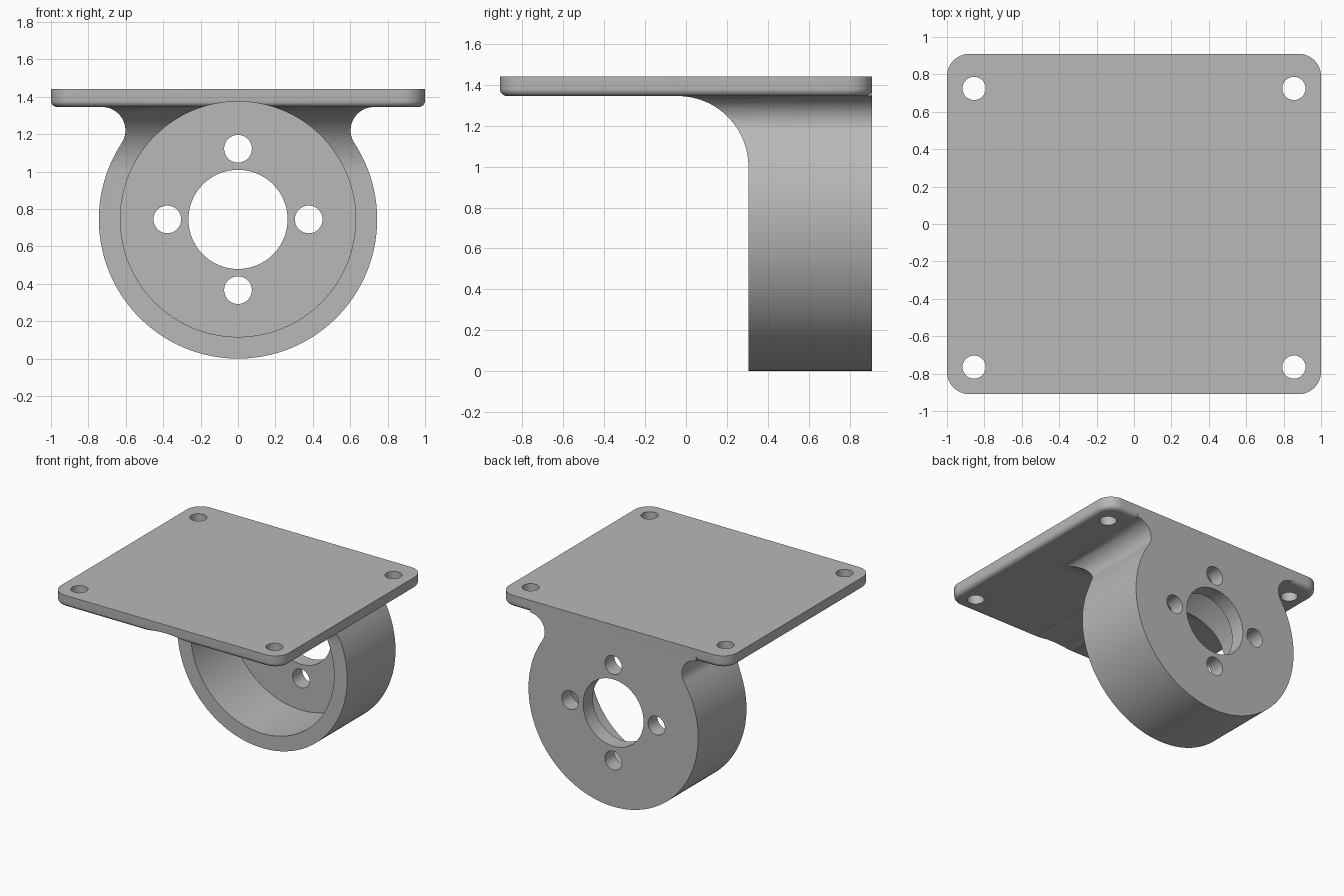
import bpy
import bmesh
from math import sin, cos, pi, atan2, sqrt, radians
from mathutils import Vector

if "Cube" in bpy.data.objects:
    bpy.data.objects.remove(bpy.data.objects["Cube"])

BACK, FACE = 0.91, 0.305          # rear and front of the motor cup
CZ, R = 0.744, 0.744              # cup axis height and outer radius
UNDER, TOP = 1.345, 1.44          # plate underside and top

grey = bpy.data.materials.new("grey metal")
grey.use_nodes = True
colour = (0.48, 0.48, 0.48, 1)
grey.diffuse_color = colour
grey.node_tree.nodes["Principled BSDF"].inputs["Base Color"].default_value = colour


def arc(cx, cy, r, a0, a1, n):
    return [(cx + r * cos(a0 + (a1 - a0) * i / n),
             cy + r * sin(a0 + (a1 - a0) * i / n)) for i in range(n + 1)]


def loft(name, rings):
    """Closed solid through rings of equal point count."""
    bm = bmesh.new()
    loops = [[bm.verts.new(p) for p in ring] for ring in rings]
    n = len(loops[0])
    for a, b in zip(loops, loops[1:]):
        for i in range(n):
            bm.faces.new((a[i], a[(i + 1) % n], b[(i + 1) % n], b[i]))
    bm.faces.new(loops[0])
    bm.faces.new(loops[-1])
    bmesh.ops.recalc_face_normals(bm, faces=bm.faces)
    mesh = bpy.data.meshes.new(name)
    bm.to_mesh(mesh)
    bm.free()
    mesh.materials.append(grey)
    obj = bpy.data.objects.new(name, mesh)
    bpy.context.collection.objects.link(obj)
    return obj


def extrude(name, profile, axis, lo, hi):
    """Extrude a 2D profile along the given axis."""
    place = {"x": lambda u, v, t: Vector((t, u, v)),
             "y": lambda u, v, t: Vector((u, t, v)),
             "z": lambda u, v, t: Vector((u, v, t))}[axis]
    return loft(name, [[place(u, v, t) for u, v in profile] for t in (lo, hi)])


def disc(u, v, r, n=64):
    return arc(u, v, r, 0, 2 * pi, n)[:-1]


def combine(target, tool, operation):
    mod = target.modifiers.new("combine", "BOOLEAN")
    mod.operation, mod.solver, mod.object = operation, "EXACT", tool
    bpy.ops.object.select_all(action="DESELECT")
    bpy.context.view_layer.objects.active = target
    target.select_set(True)
    bpy.ops.object.modifier_apply(modifier=mod.name)
    bpy.data.objects.remove(tool)


# Mounting plate with round corners and a softened lower edge
def plate_ring(inset, z):
    w, d, r = 1.0, BACK, 0.12
    pts = []
    for k, (sx, sy) in enumerate([(1, 1), (-1, 1), (-1, -1), (1, -1)]):
        pts += arc(sx * (w - r), sy * (d - r), r - inset, k * pi / 2, (k + 1) * pi / 2, 12)
    return [(x, y, z) for x, y in pts]


soft = 0.035
steps = [i / 6 * pi / 2 for i in range(7)]
rings = [plate_ring(soft * (1 - sin(a)), UNDER + soft * (1 - cos(a))) for a in steps]
bracket = loft("motor_bracket", rings + [plate_ring(0, TOP)])

# Round cup body with a neck flaring into the plate
f = 0.125
fz = UNDER - f
fx = sqrt((R + f) ** 2 - (fz - CZ) ** 2)
a = atan2(fz - CZ, fx)
flare = arc(fx, fz, f, pi / 2, pi + a, 24)
profile = [(fx, 1.40)] + flare
profile += arc(0, CZ, R, a, -pi - a, 120)[1:-1]
profile += [(-x, z) for x, z in reversed(flare)] + [(-fx, 1.40)]
body = extrude("cup_body", profile, "y", -0.03, BACK)

# Curved gusset in front of the cup
g = UNDER - 1.0
sweep = [(FACE, -0.2)] + arc(FACE - g, 1.0, g, 0, pi / 2, 40) + [(-0.3, UNDER), (-0.3, -0.2)]
combine(body, extrude("gusset_cutter", sweep, "x", -1.2, 1.2), "DIFFERENCE")
combine(bracket, body, "UNION")

# Deep bore, leaving a thin rear wall
combine(bracket, extrude("bore", disc(0, CZ + 0.001, 0.629, 128), "y", -1.2, 0.79), "DIFFERENCE")

# Shaft opening and four bolt holes through the rear wall
combine(bracket, extrude("shaft_opening", disc(0, CZ, 0.265, 96), "y", 0.6, 1.2), "DIFFERENCE")
for k in range(4):
    u, v = 0.378 * cos(k * pi / 2), CZ + 0.378 * sin(k * pi / 2)
    combine(bracket, extrude("bolt_hole", disc(u, v, 0.074), "y", 0.6, 1.2), "DIFFERENCE")

# Corner screw holes in the plate
for x in (-0.855, 0.855):
    for y in (-0.765, 0.725):
        combine(bracket, extrude("screw_hole", disc(x, y, 0.062), "z", 1.2, 1.6), "DIFFERENCE")

bpy.ops.object.select_all(action="DESELECT")
bracket.select_set(True)
bpy.context.view_layer.objects.active = bracket
bpy.ops.object.shade_smooth_by_angle(angle=radians(30))
